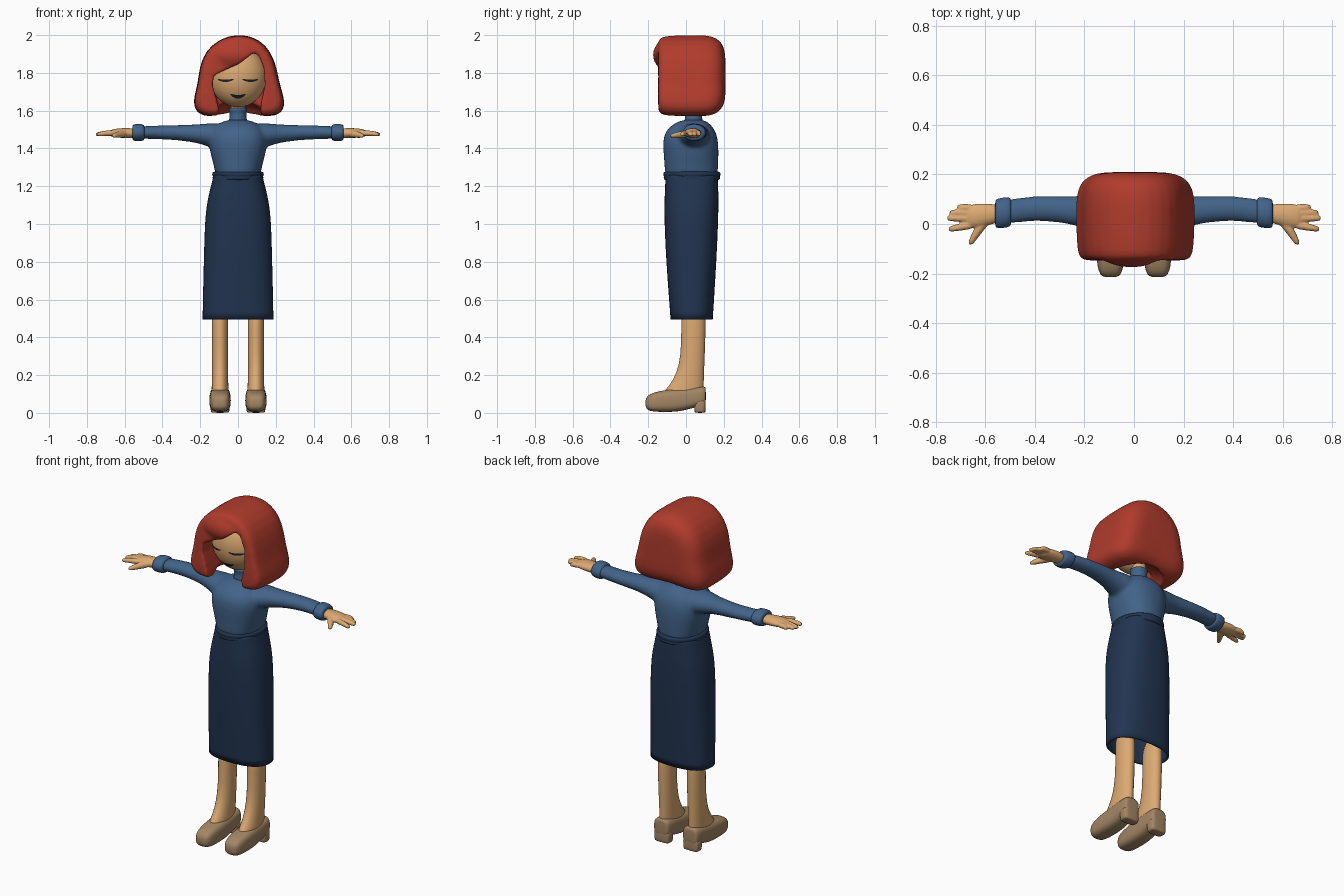
import bpy, bmesh, math
from mathutils import Vector

if "Cube" in bpy.data.objects:
    bpy.data.objects.remove(bpy.data.objects["Cube"], do_unlink=True)

def material(name, rgb):
    m = bpy.data.materials.new(name)
    m.use_nodes = True
    m.diffuse_color = (*rgb, 1)
    m.node_tree.nodes["Principled BSDF"].inputs["Base Color"].default_value = (*rgb, 1)
    return m

SKIN = material("warm skin", (0.72, 0.40, 0.17))
HAIR = material("red hair", (0.44, 0.045, 0.026))
BLOUSE = material("blue blouse", (0.055, 0.125, 0.25))
SKIRT = material("navy skirt", (0.016, 0.035, 0.08))
SHOE = material("tan shoe", (0.37, 0.24, 0.13))
DARK = material("dark features", (0.01, 0.016, 0.03))

def ring(axis, t, a, b, ra, rb, power=2.0, n=20):
    """Superellipse across an axis; a and b are the centre on the other two axes."""
    pts = []
    for i in range(n):
        c, s = math.cos(math.tau * i / n), math.sin(math.tau * i / n)
        p = a + ra * math.copysign(abs(c) ** (2 / power), c)
        q = b + rb * math.copysign(abs(s) ** (2 / power), s)
        pts.append({"x": (t, p, q), "y": (p, t, q), "z": (p, q, t)}[axis])
    return pts

def loft(bm, rings, caps=True):
    rows = [[bm.verts.new(p) for p in r] for r in rings]
    n = len(rows[0])
    for r0, r1 in zip(rows, rows[1:]):
        for i in range(n):
            j = (i + 1) % n
            bm.faces.new((r0[i], r0[j], r1[j], r1[i]))
    if caps:
        bm.faces.new(rows[0])
        bm.faces.new(rows[-1])

def tube(bm, axis, stations, power=2.0, caps=True):
    loft(bm, [ring(axis, *s, power=power) for s in stations], caps)

def ball(bm, centre, radii):
    new = bmesh.ops.create_uvsphere(bm, u_segments=48, v_segments=28, radius=1)["verts"]
    for v in new:
        v.co = Vector(centre) + Vector(a * b for a, b in zip(v.co, radii))

def blend(ob, voxel, smooth):
    mod = ob.modifiers.new("blend", "REMESH")
    mod.mode = "VOXEL"
    mod.voxel_size = voxel
    mod.use_smooth_shade = True
    if smooth:
        mod = ob.modifiers.new("soften", "SMOOTH")
        mod.factor, mod.iterations = 0.5, smooth

def finish(name, bm, mat, subsurf=0, mirror=False, voxel=0, smooth=0):
    bmesh.ops.recalc_face_normals(bm, faces=bm.faces[:])
    me = bpy.data.meshes.new(name)
    bm.to_mesh(me)
    bm.free()
    me.materials.append(mat)
    for p in me.polygons:
        p.use_smooth = True
    ob = bpy.data.objects.new(name, me)
    bpy.context.collection.objects.link(ob)
    if subsurf:
        mod = ob.modifiers.new("rounding", "SUBSURF")
        mod.levels = mod.render_levels = subsurf
    if mirror:
        ob.modifiers.new("mirror", "MIRROR").use_mirror_merge = False
    if voxel:
        blend(ob, voxel, smooth)
    return ob

# Head, with neck
HC, HR = Vector((0, 0, 1.78)), Vector((0.15, 0.125, 0.162))
bm = bmesh.new()
ball(bm, HC, HR)
finish("head", bm, SKIN)
bm = bmesh.new()
tube(bm, "z", [(z, 0, 0.04, 0.038, 0.038) for z in (1.52, 1.6, 1.72)])
finish("neck", bm, SKIN)

# Face details as thin plates following the head
def plate(name, x0, x1, top, bottom, mirror=False, n=14):
    bm = bmesh.new()
    cols = []
    for i in range(n + 1):
        u = i / n
        x = x0 + (x1 - x0) * u
        col = []
        for z in (top(u), bottom(u)):
            d = 1 - (x / HR.x) ** 2 - ((z - HC.z) / HR.z) ** 2
            col.append(bm.verts.new((x, HC.y - HR.y * math.sqrt(d) - 0.003, z)))
        cols.append(col)
    for a, b in zip(cols, cols[1:]):
        bm.faces.new((a[0], a[1], b[1], b[0]))
    finish(name, bm, DARK, mirror=mirror)

def bow(u):
    return 4 * u * (1 - u)

plate("closed_eyes", 0.025, 0.107, lambda u: 1.768 - 0.003 * bow(u),
      lambda u: 1.763 - 0.011 * bow(u), mirror=True)
plate("mouth", -0.04, 0.04, lambda u: 1.69 - 0.007 * bow(u),
      lambda u: 1.685 - 0.022 * bow(u))

# Hair: front outline lofted backwards, with a swept fringe
outline = [(0.01, 2.008), (0.11, 1.98), (0.175, 1.91), (0.205, 1.82), (0.22, 1.73),
           (0.25, 1.65), (0.235, 1.585), (0.16, 1.565), (0, 1.585), (-0.15, 1.565),
           (-0.22, 1.585), (-0.24, 1.65), (-0.21, 1.74), (-0.205, 1.82),
           (-0.175, 1.91), (-0.1, 1.98)]
depths = [(-0.15, 0.86), (-0.14, 0.97), (-0.07, 1), (0.03, 1.01), (0.12, 1.01),
          (0.175, 0.92), (0.205, 0.7), (0.21, 0.4)]
bm = bmesh.new()
loft(bm, [[(x * s, y, 1.78 + (z - 1.78) * s) for x, z in outline] for y, s in depths])
ball(bm, (-0.01, -0.09, 1.895), (0.15, 0.085, 0.085))
hair = finish("hair", bm, HAIR, subsurf=1, voxel=0.012)

# Face opening and hollow underside, cut from the hair
opening = [(0.08, 1.905), (0.01, 1.85), (-0.07, 1.815), (-0.128, 1.785), (-0.135, 1.735),
           (-0.115, 1.665), (-0.1, 1.6), (-0.1, 1.5), (0.12, 1.5), (0.12, 1.63),
           (0.143, 1.735), (0.137, 1.825), (0.11, 1.895)]
face_bm, under_bm = bmesh.new(), bmesh.new()
loft(face_bm, [[(x, y, z) for x, z in opening] for y in (-0.4, 0.02)])
ball(under_bm, (0, 0.02, 1.56), (0.15, 0.14, 0.09))
cutters = [finish("face_cutter", face_bm, HAIR), finish("under_cutter", under_bm, HAIR)]
for cutter in cutters:
    cutter.hide_render = True
    mod = hair.modifiers.new("cut", "BOOLEAN")
    mod.operation, mod.object = "DIFFERENCE", cutter
blend(hair, 0.009, 5)
bpy.context.view_layer.objects.active = hair
for mod in list(hair.modifiers):
    bpy.ops.object.modifier_apply(modifier=mod.name)
for cutter in cutters:
    bpy.data.objects.remove(cutter, do_unlink=True)

# Blouse: torso and sleeves blended together, then collar and cuffs
bm = bmesh.new()
tube(bm, "z", [(1.23, 0, 0.03, 0.12, 0.14), (1.28, 0, 0.028, 0.122, 0.142),
               (1.35, 0, 0.028, 0.142, 0.146), (1.43, 0, 0.024, 0.16, 0.15),
               (1.49, 0, 0.024, 0.152, 0.138), (1.53, 0, 0.03, 0.11, 0.1),
               (1.555, 0, 0.04, 0.055, 0.055)], power=2.3)
for s in (-1, 1):
    tube(bm, "x", [(s * x, y, z, ry, rz) for x, y, z, ry, rz in (
        (0.06, 0.035, 1.46, 0.1, 0.075), (0.15, 0.04, 1.47, 0.085, 0.065),
        (0.21, 0.05, 1.478, 0.063, 0.05), (0.3, 0.06, 1.483, 0.053, 0.042),
        (0.4, 0.064, 1.485, 0.051, 0.037), (0.48, 0.054, 1.485, 0.05, 0.035),
        (0.54, 0.045, 1.484, 0.05, 0.034))])
finish("blouse", bm, BLOUSE, subsurf=1, voxel=0.01, smooth=8)
bm = bmesh.new()
tube(bm, "z", [(z, 0, 0.04, r, r) for z, r in (
    (1.53, 0.055), (1.56, 0.045), (1.59, 0.044), (1.6, 0.05), (1.612, 0.049), (1.616, 0.04))])
finish("collar", bm, BLOUSE, subsurf=1)
bm = bmesh.new()
tube(bm, "x", [(x, 0.048 - (x - 0.5) * 0.1, 1.484, r + 0.016, r) for x, r in (
    (0.495, 0.03), (0.497, 0.041), (0.51, 0.046), (0.54, 0.046), (0.558, 0.042), (0.56, 0.03))])
finish("cuffs", bm, BLOUSE, subsurf=1, mirror=True)

# Hands: palm, four fingers and thumb
bm = bmesh.new()
tube(bm, "x", [(0.53, 0.042, 1.48, 0.034, 0.026), (0.58, 0.04, 1.481, 0.043, 0.028),
               (0.64, 0.032, 1.482, 0.052, 0.025), (0.685, 0.028, 1.48, 0.044, 0.018)])
for tip, y0, y1 in ((0.715, 0.065, 0.066), (0.745, 0.045, 0.045),
                    (0.755, 0.022, 0.024), (0.748, -0.003, -0.02)):
    tube(bm, "x", [(0.64, y0, 1.482, 0.017, 0.016), (0.7, (y0 + y1) / 2, 1.481, 0.015, 0.015),
                   (tip - 0.01, y1, 1.475, 0.013, 0.012), (tip, y1, 1.473, 0.008, 0.007)])
tube(bm, "y", [(0.02, 0.595, 1.478, 0.03, 0.022), (-0.03, 0.63, 1.474, 0.02, 0.018),
               (-0.07, 0.654, 1.468, 0.015, 0.013), (-0.085, 0.66, 1.466, 0.008, 0.007)])
finish("hands", bm, SKIN, subsurf=1, mirror=True, voxel=0.005, smooth=3)

# Skirt, open at the hem, and waistband
bm = bmesh.new()
tube(bm, "z", [(1.26, 0, 0.03, 0.13, 0.14), (1.2, 0, 0.03, 0.145, 0.142),
               (1.12, 0, 0.029, 0.165, 0.145), (1.02, 0, 0.028, 0.177, 0.144),
               (0.85, 0, 0.028, 0.182, 0.137), (0.65, 0, 0.029, 0.187, 0.124),
               (0.495, 0, 0.03, 0.19, 0.113)], power=2.5, caps=False)
finish("skirt", bm, SKIRT, subsurf=2).modifiers.new("cloth", "SOLIDIFY").thickness = 0.01
bm = bmesh.new()
tube(bm, "z", [(z, 0, 0.031, 0.12 + d, 0.135 + d) for z, d in (
    (1.23, 0.005), (1.236, 0.016), (1.247, 0.017), (1.252, 0.014),
    (1.257, 0.019), (1.27, 0.019), (1.277, 0.012), (1.278, 0))])
finish("waistband", bm, SKIRT, subsurf=1)

# Legs flaring forward into the instep
bm = bmesh.new()
tube(bm, "z", [(z, 0.095, y, w, d) for z, y, w, d in (
    (0.6, 0.04, 0.045, 0.066), (0.45, 0.04, 0.044, 0.065), (0.3, 0.036, 0.043, 0.064),
    (0.21, 0.023, 0.043, 0.073), (0.15, 0.005, 0.044, 0.09), (0.115, -0.012, 0.046, 0.106),
    (0.08, -0.02, 0.046, 0.11))])
finish("legs", bm, SKIN, subsurf=1, mirror=True)

# Shoes: body from toe to heel, then the heel block
bm = bmesh.new()
tube(bm, "y", [(y, 0.095, (lo + hi) / 2, w, (hi - lo) / 2) for y, lo, hi, w in (
    (-0.215, 0.035, 0.07, 0.025), (-0.205, 0.014, 0.092, 0.042), (-0.175, 0.006, 0.108, 0.053),
    (-0.11, 0.004, 0.122, 0.058), (-0.03, 0.006, 0.131, 0.057), (0.03, 0.025, 0.137, 0.055),
    (0.085, 0.035, 0.141, 0.053), (0.102, 0.04, 0.139, 0.046), (0.105, 0.05, 0.13, 0.034))],
     power=3)
finish("shoes", bm, SHOE, subsurf=1, mirror=True)
bm = bmesh.new()
tube(bm, "z", [(z, 0.095, 0.074, w, d) for z, w, d in (
    (0.0, 0.046, 0.027), (0.006, 0.05, 0.03), (0.05, 0.051, 0.031), (0.08, 0.05, 0.03))], power=4)
finish("shoe_heels", bm, SHOE, subsurf=1, mirror=True)
